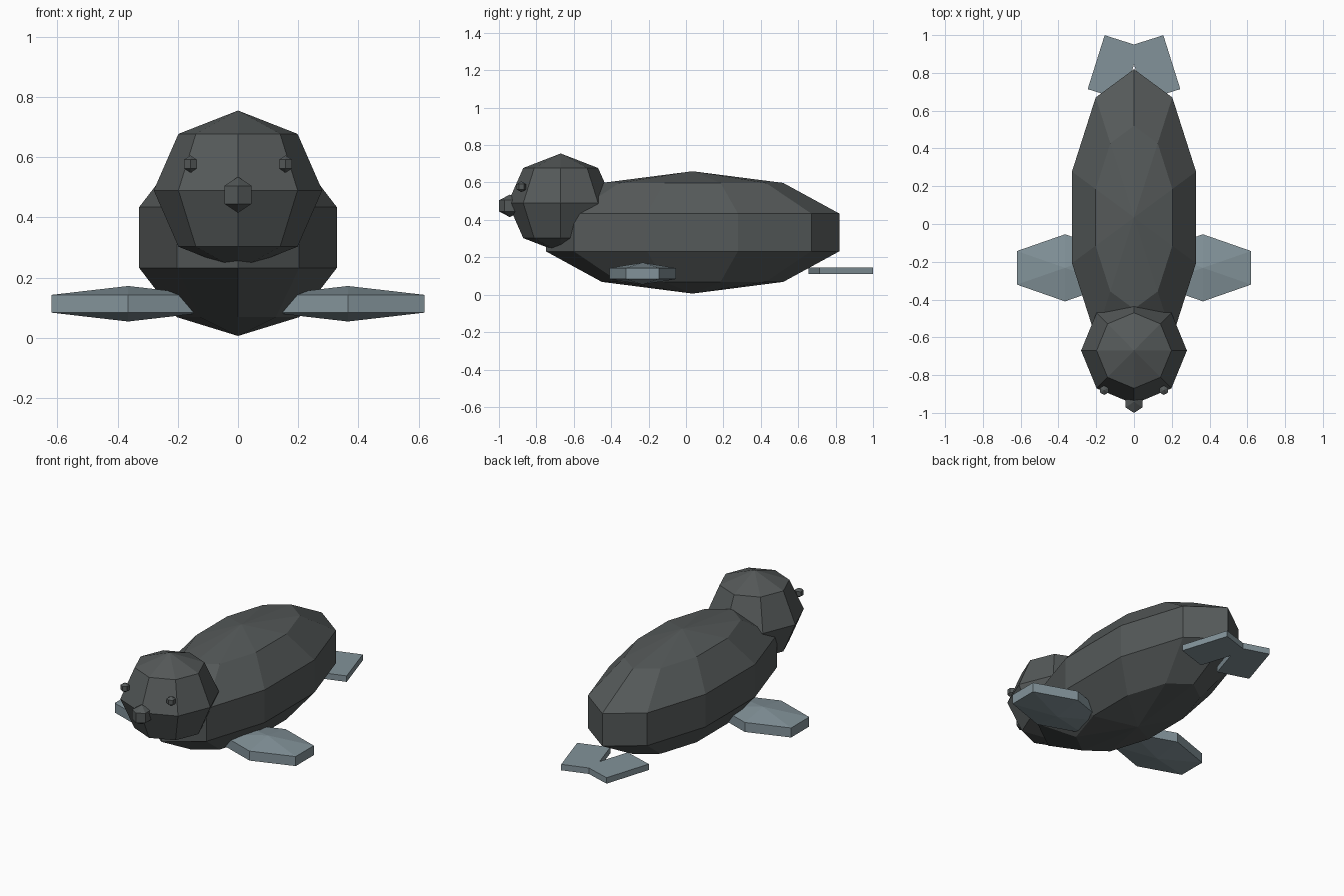
import bpy
import math

if "Cube" in bpy.data.objects:
    bpy.data.objects.remove(bpy.data.objects["Cube"])


def material(name, rgb):
    mat = bpy.data.materials.new(name)
    mat.diffuse_color = (*rgb, 1.0)
    mat.use_nodes = True
    mat.node_tree.nodes["Principled BSDF"].inputs["Base Color"].default_value = mat.diffuse_color
    return mat


DARK = material("dark grey fur", (0.090, 0.100, 0.100))
PALE = material("blue grey flipper", (0.225, 0.290, 0.320))


def finish(name, scale, mat):
    obj = bpy.context.object
    obj.name = name
    obj.scale = scale
    obj.data.materials.append(mat)
    return obj


def ball(name, location, radii, segments, rings, mat):
    """Faceted ellipsoid with its poles on the z axis."""
    bpy.ops.mesh.primitive_uv_sphere_add(
        segments=segments, ring_count=rings, radius=1, location=location)
    return finish(name, radii, mat)


def slab(name, location, size, angle, mat):
    """Flat box turned about z."""
    bpy.ops.mesh.primitive_cube_add(
        size=1, location=location, rotation=(0, 0, angle))
    return finish(name, size, mat)


# Body, head and nose
ball("body", (0, 0.035, 0.333), (0.363, 0.825, 0.327), 10, 5, DARK)
ball("head", (0, -0.67, 0.49), (0.28, 0.283, 0.265), 8, 4, DARK)
ball("nose", (0, -0.942, 0.475), (0.06, 0.067, 0.06), 6, 3, DARK)

# Mirrored parts
for side, s in (("left", 1), ("right", -1)):
    ball(f"{side}_eye", (s * 0.158, -0.88, 0.577),
         (0.029, 0.029, 0.029), 6, 3, DARK)
    ball(f"{side}_front_flipper", (s * 0.365, -0.232, 0.113),
         (0.34, 0.205, 0.059), 6, 3, PALE)
    slab(f"{side}_tail_flipper", (s * 0.1075, 0.8275, 0.128),
         (0.1945, 0.299, 0.037), s * math.radians(17.5), PALE)
